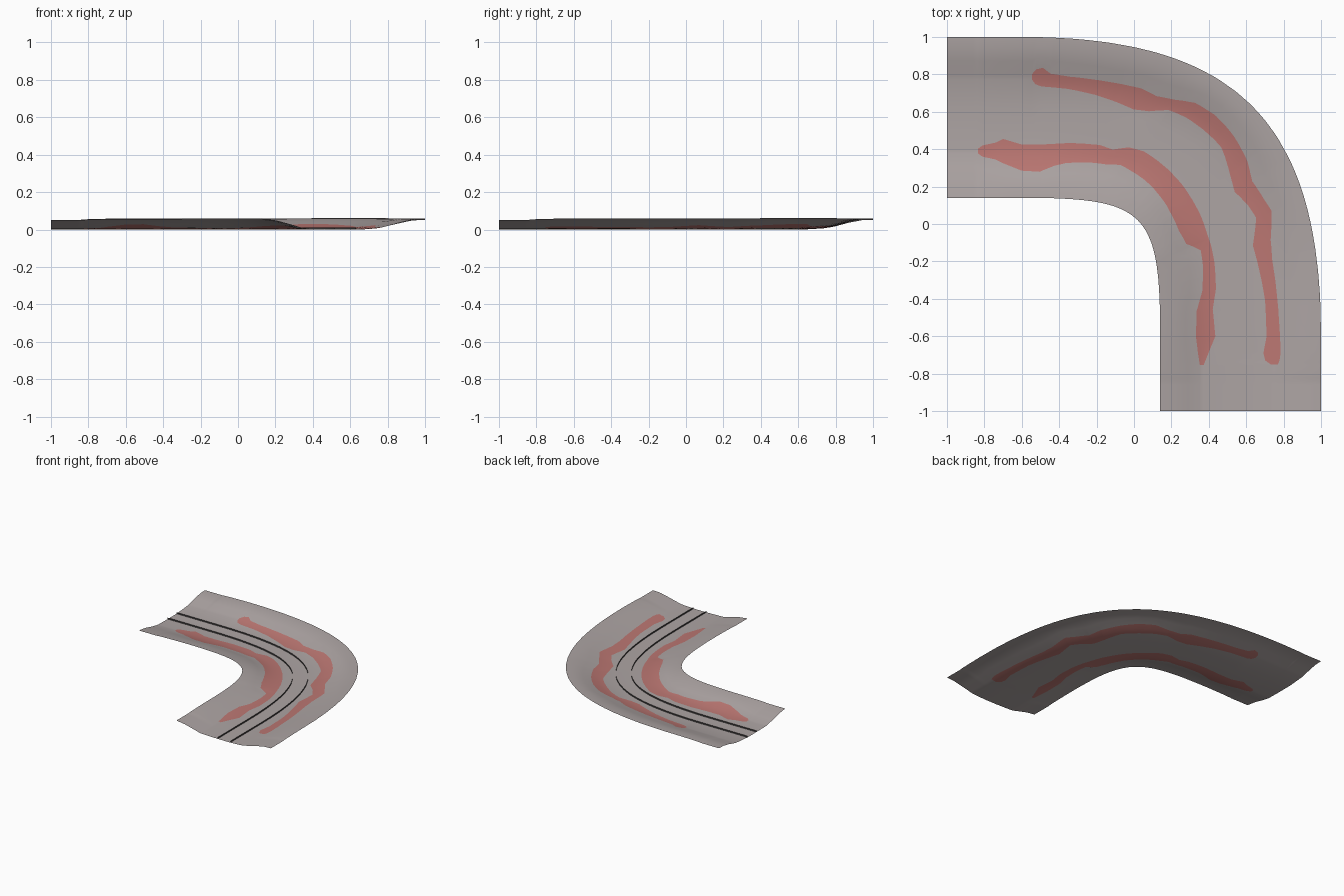
import bpy, bmesh, math
from mathutils import Vector

cube = bpy.data.objects.get("Cube")
if cube:
    bpy.data.objects.remove(cube, do_unlink=True)


def material(name, rgb):
    m = bpy.data.materials.new(name)
    m.use_nodes = True
    m.diffuse_color = (*rgb, 1)
    m.node_tree.nodes["Principled BSDF"].inputs["Base Color"].default_value = (*rgb, 1)
    return m


GREY = material("warm grey", (0.42, 0.375, 0.37))
RED = material("faded red", (0.50, 0.185, 0.17))
DARK = material("dark grey", (0.06, 0.055, 0.055))


def border(u, start, handle):
    """Point on a border: straight run, symmetric bend, straight run (u from -1 to 2)."""
    if u < 0:
        return Vector((-0.6 + 0.4 * u, start))
    if u > 1:
        return Vector((start, -0.6 - 0.4 * (u - 1)))
    ctrl = [(-0.6, start), (handle, start), (start, handle), (start, -0.6)]
    p = Vector((0, 0))
    for i, c in enumerate(ctrl):
        p += math.comb(3, i) * u ** i * (1 - u) ** (3 - i) * Vector(c)
    return p


def inner(u):
    return border(u, 0.14, 0.067)


def outer(u):
    return border(u, 1.0, 0.55)


def interp(table, x):
    for a, b in zip(table, table[1:]):
        if x <= b[0]:
            f = max(0, (x - a[0]) / (b[0] - a[0]))
            return [p + (q - p) * f for p, q in zip(a[1:], b[1:])]
    return table[-1][1:]


# Dished cross-section: position across the strip, height
DISH = [(0, 0.05), (0.07, 0.044), (0.14, 0.03), (0.25, 0.005), (0.33, 0), (0.62, 0),
        (0.7, 0.006), (0.78, 0.02), (0.86, 0.039), (0.93, 0.05), (1, 0.052)]


def surface(u, v):
    p = inner(u).lerp(outer(u), v)
    swell = 1 + 0.16 * math.sin(math.pi * min(1, max(0, (u + 0.6) / 2.2))) ** 0.5
    return Vector((p.x, p.y, interp(DISH, v)[0] * swell))


def locate(x, y, half):
    """Convert a plan point and half width to strip coordinates."""
    p, lo, hi = Vector((x, y)), -1.0, 2.0
    for _ in range(40):
        mid = (lo + hi) / 2
        a, d = inner(mid), outer(mid) - inner(mid)
        side = d.x * (p.y - a.y) - d.y * (p.x - a.x)
        lo, hi = (lo, mid) if side > 0 else (mid, hi)
    a, d = inner(lo), outer(lo) - inner(lo)
    return lo, (p - a).dot(d) / d.length_squared, half / d.length


# Painted bands: plan centre and half width along each one
INNER_BAND = [(-.835, .39, .012), (-.81, .39, .03), (-.74, .39, .045), (-.7, .39, .065),
              (-.6, .355, .07), (-.5, .352, .073), (-.42, .37, .06), (-.35, .38, .054),
              (-.2, .375, .05), (-.13, .358, .043), (-.05, .363, .052), (.02, .335, .062),
              (.1, .28, .062), (.18, .2, .065), (.25, .1, .068), (.3, 0, .07),
              (.335, -.08, .062), (.385, -.13, .03), (.4, -.22, .032), (.402, -.35, .037),
              (.378, -.46, .043), (.383, -.6, .052), (.37, -.69, .028), (.362, -.755, .01)]
OUTER_BAND = [(-.545, .787, .015), (-.525, .787, .04), (-.49, .785, .05), (-.45, .768, .036),
              (-.35, .755, .033), (-.2, .73, .04), (-.08, .7, .05), (.02, .668, .06),
              (.1, .643, .045), (.2, .637, .032), (.3, .61, .046), (.4, .545, .05),
              (.5, .44, .045), (.56, .3, .058), (.585, .2, .055), (.65, .12, .045),
              (.695, .05, .045), (.683, -.1, .05), (.7, -.2, .04), (.733, -.4, .033),
              (.745, -.6, .036), (.738, -.69, .046), (.74, -.73, .038), (.75, -.75, .02)]
bands = [sorted(locate(*p) for p in b) for b in (INNER_BAND, OUTER_BAND)]
RAILS = (0.436, 0.57)

# Stations along the strip, with extra ones where the bands change
stations = {round(-1 + 3 * i / 60, 4) for i in range(61)}
for b in bands:
    stations |= {round(p[0], 4) for p in b}
stations = sorted(stations)


def columns(u):
    """Positions across the strip, following the band edges."""
    (c1, h1), (c2, h2) = (interp(b, u) for b in bands)
    e1, e2 = max(0.15, c1 - h1), min(0.42, c1 + h1)
    f1, f2 = max(0.585, c2 - h2), min(0.9, c2 + h2)
    return [0, e1 * 0.35, e1 * 0.7, e1, (e1 + e2) / 2, e2, RAILS[0], RAILS[1],
            f1, (f1 + f2) / 2, f2, f2 + (1 - f2) * 0.35, f2 + (1 - f2) * 0.7, 1]


def build(name, rows, mats, rule=lambda u, j: 0):
    bm = bmesh.new()
    grid = [[bm.verts.new(p) for p in row] for row in rows]
    for i in range(len(grid) - 1):
        for j in range(len(grid[0]) - 1):
            f = bm.faces.new((grid[i][j], grid[i + 1][j], grid[i + 1][j + 1], grid[i][j + 1]))
            f.material_index = rule((stations[i] + stations[i + 1]) / 2, j)
    me = bpy.data.meshes.new(name)
    bm.to_mesh(me)
    bm.free()
    for m in mats:
        me.materials.append(m)
    ob = bpy.data.objects.new(name, me)
    bpy.context.collection.objects.link(ob)
    bpy.ops.object.select_all(action='DESELECT')
    ob.select_set(True)
    bpy.context.view_layer.objects.active = ob
    bpy.ops.object.shade_smooth_by_angle(angle=math.radians(40))
    return ob


def paint(u, j):
    for b, cols in zip(bands, ((3, 4), (8, 9))):
        if j in cols and b[0][0] < u < b[-1][0]:
            return 1
    return 0


# Dished curved sheet with its painted bands
build("curved_sheet", [[surface(u, v) for v in columns(u)] for u in stations], (GREY, RED), paint)

# Two thin upright rails along the middle
for name, v in zip(("inner_rail", "outer_rail"), RAILS):
    build(name, [[surface(u, v), surface(u, v) + Vector((0, 0, 0.012))] for u in stations], (DARK,))
